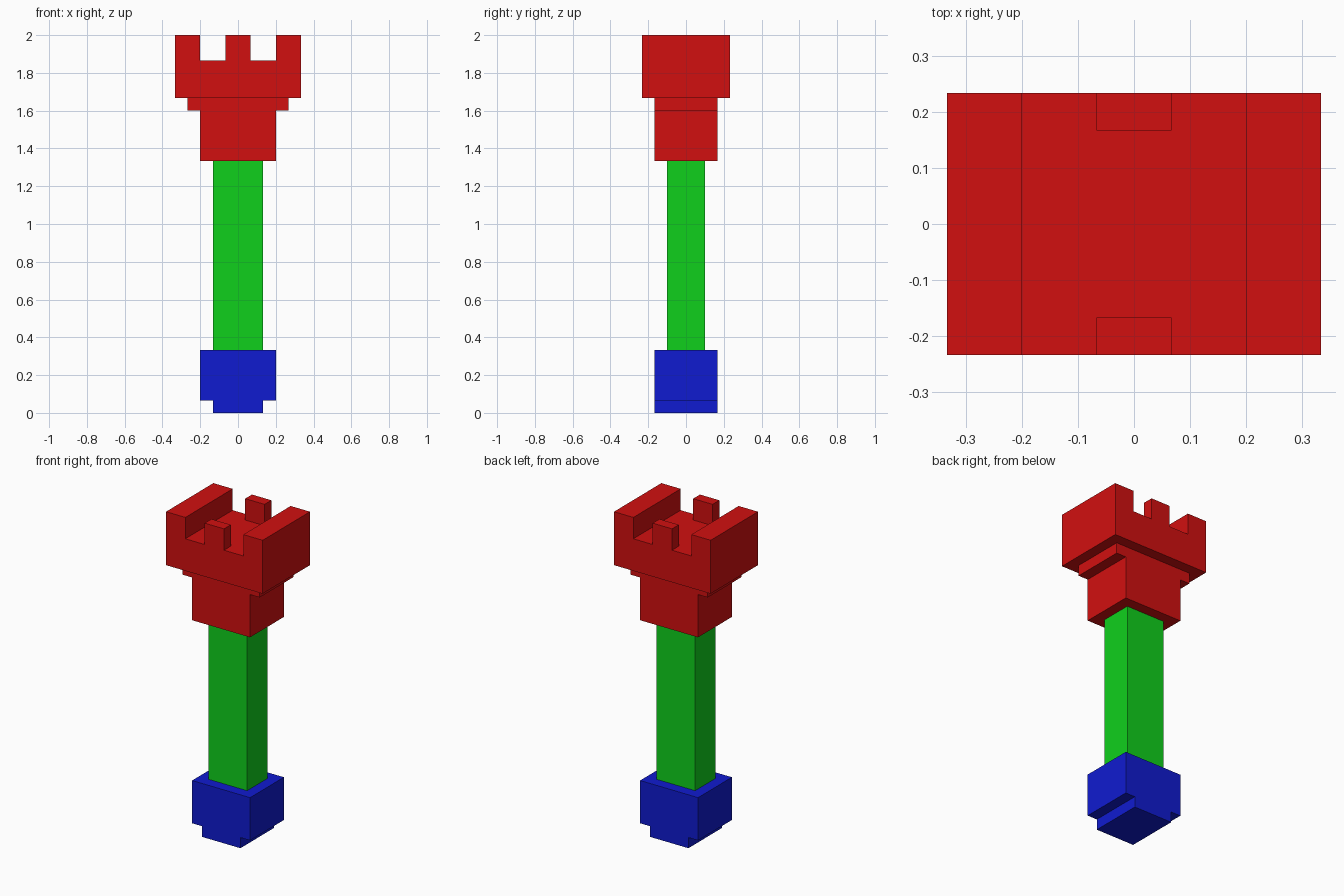
import bpy
import bmesh

if "Cube" in bpy.data.objects:
    bpy.data.objects.remove(bpy.data.objects["Cube"])

U = 2 / 30  # one grid block: the tower is 30 blocks tall


def material(name, rgb):
    mat = bpy.data.materials.new(name)
    mat.diffuse_color = (*rgb, 1)
    mat.use_nodes = True
    mat.node_tree.nodes["Principled BSDF"].inputs["Base Color"].default_value = mat.diffuse_color
    return mat


RED = material("red", (0.64, 0.005, 0.005))
GREEN = material("green", (0.005, 0.63, 0.012))
BLUE = material("blue", (0.005, 0.011, 0.63))


def extrude_profile(name, half, y0, y1, mat):
    """Mirror a right-half (x, z) outline across x = 0 and extrude it from y0 to y1."""
    outline = half + [(-x, z) for x, z in reversed(half)]
    bm = bmesh.new()
    face = bm.faces.new([bm.verts.new((x * U, y0 * U, z * U)) for x, z in outline])
    side = bmesh.ops.extrude_face_region(bm, geom=[face])["geom"]
    verts = [v for v in side if isinstance(v, bmesh.types.BMVert)]
    bmesh.ops.translate(bm, verts=verts, vec=(0, (y1 - y0) * U, 0))
    bmesh.ops.recalc_face_normals(bm, faces=bm.faces)
    mesh = bpy.data.meshes.new(name)
    bm.to_mesh(mesh)
    bm.free()
    mesh.materials.append(mat)
    obj = bpy.data.objects.new(name, mesh)
    bpy.context.collection.objects.link(obj)
    return obj


# Stepped foot
extrude_profile("base", [(2, 0), (2, 1), (3, 1), (3, 5)], -2.5, 2.5, BLUE)

# Column
extrude_profile("shaft", [(2, 5), (2, 20)], -1.5, 1.5, GREEN)

# Stepped block under the battlement
extrude_profile("capital", [(3, 20), (3, 24), (4, 24), (4, 25)], -2.5, 2.5, RED)

# Battlement floor with a raised wall on each side
extrude_profile("battlement", [(5, 25), (5, 30), (3, 30), (3, 28)], -3.5, 3.5, RED)

# Small centre teeth, front and back
for name, y0 in (("front_merlon", -3.5), ("back_merlon", 2.5)):
    extrude_profile(name, [(1, 28), (1, 30)], y0, y0 + 1, RED)
